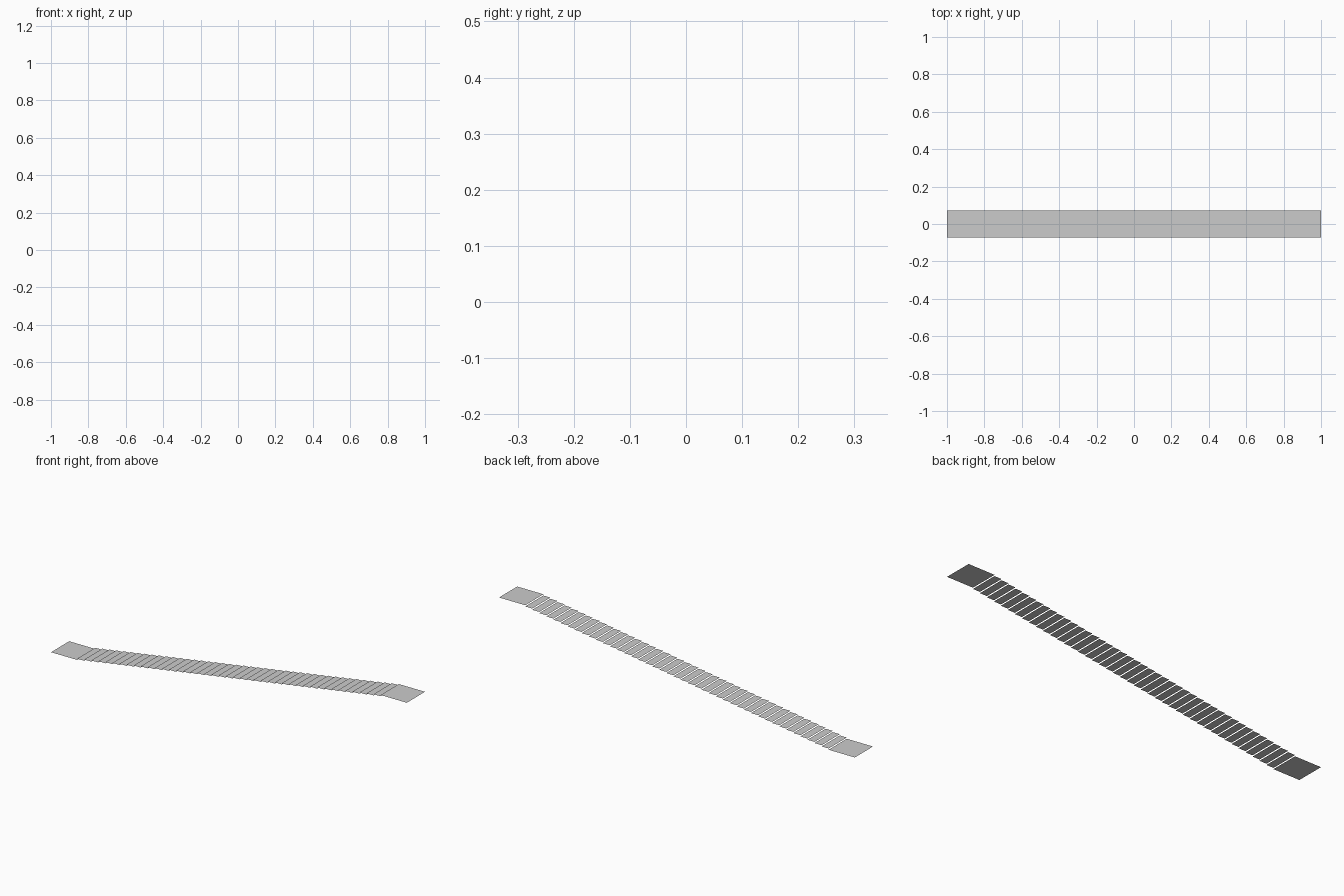
import bpy, bmesh

if "Cube" in bpy.data.objects:
    bpy.data.objects.remove(bpy.data.objects["Cube"])

HALF_W = 0.073      # half width of the stair
LANDING = 0.147     # length of each flat end
RISE = 0.278        # total height
TREADS = 43         # open treads between the landings


def sheet(name, x0, x1, z):
    """Flat horizontal sheet from x0 to x1 at height z."""
    bm = bmesh.new()
    corners = [(x0, -HALF_W), (x1, -HALF_W), (x1, HALF_W), (x0, HALF_W)]
    bm.faces.new([bm.verts.new((x, y, z)) for x, y in corners])
    mesh = bpy.data.meshes.new(name)
    bm.to_mesh(mesh)
    bm.free()
    ob = bpy.data.objects.new(name, mesh)
    bpy.context.collection.objects.link(ob)
    return ob


# Landings at both ends
start = -1 + LANDING
sheet("lower_landing", -1, start, 0)
sheet("upper_landing", 1 - LANDING, 1, RISE)

# Open treads without risers, repeated along the slope
going = (2 - 2 * LANDING) / TREADS
step = RISE / (TREADS + 1)
tread = sheet("tread", start, start + going, step)
arr = tread.modifiers.new("repeat", "ARRAY")
arr.count = TREADS
arr.use_relative_offset = False
arr.use_constant_offset = True
arr.constant_offset_displace = (going, 0, step)
